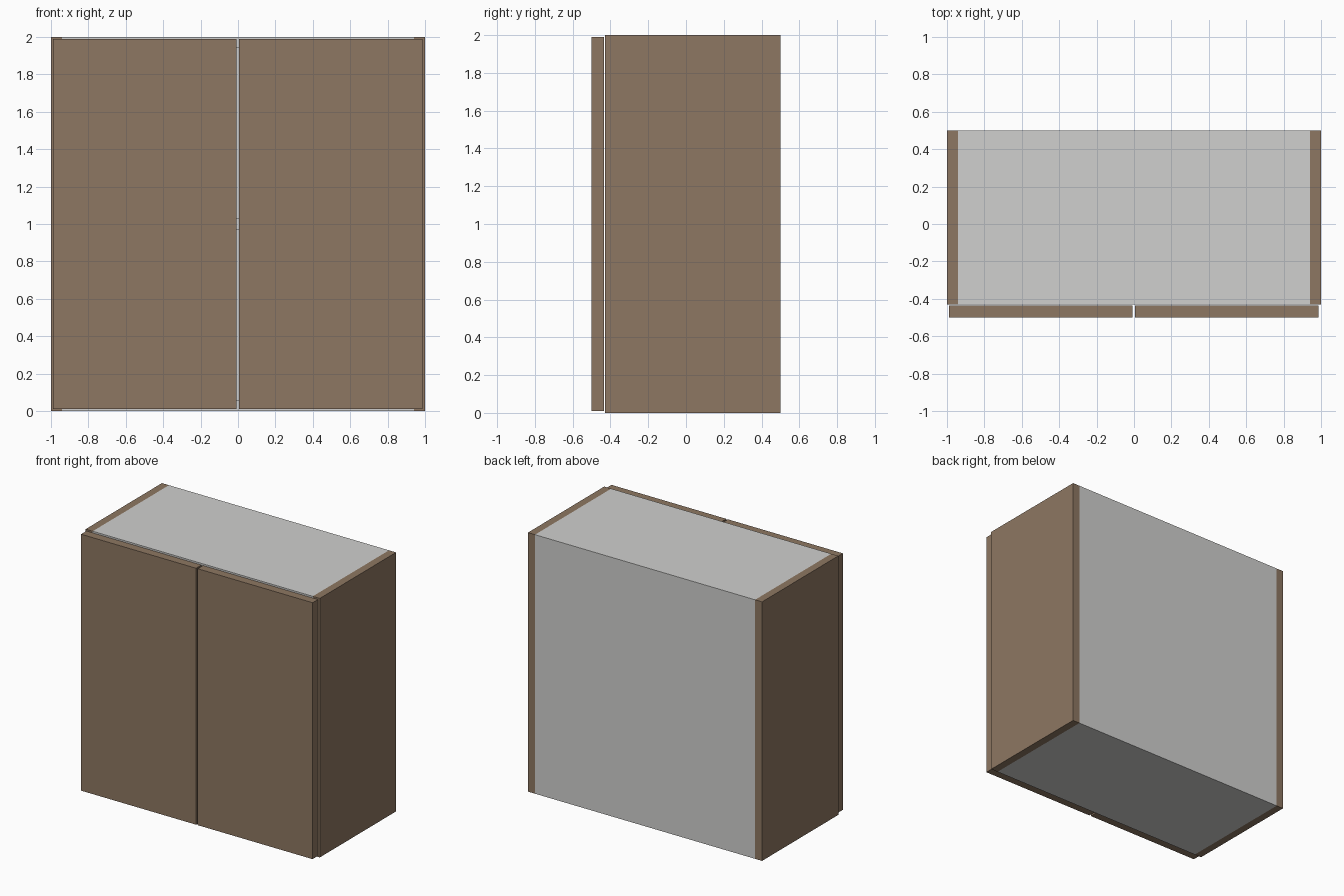
import bpy

if "Cube" in bpy.data.objects:
    bpy.data.objects.remove(bpy.data.objects["Cube"])


def material(name, color):
    m = bpy.data.materials.new(name)
    m.diffuse_color = (*color, 1)
    m.use_nodes = True
    m.node_tree.nodes["Principled BSDF"].inputs["Base Color"].default_value = m.diffuse_color
    return m


brown = material("brown wood", (0.27, 0.185, 0.122))
grey = material("light grey board", (0.63, 0.63, 0.62))


def board(name, x, y, z, mat):
    """Box panel spanning the given (min, max) ranges."""
    bpy.ops.mesh.primitive_cube_add(size=1, location=[sum(r) / 2 for r in (x, y, z)])
    ob = bpy.context.object
    ob.name = name
    ob.scale = [r[1] - r[0] for r in (x, y, z)]
    bpy.ops.object.transform_apply(location=False, rotation=False, scale=True)
    ob.data.materials.append(mat)


FRONT, BACK, T = -0.43, 0.5, 0.06
IN = 1 - T
depth = (FRONT, BACK - 0.01)

# Side panels
board("left_side", (-1, -IN), (FRONT, BACK), (0, 2), brown)
board("right_side", (IN, 1), (FRONT, BACK), (0, 2), brown)

# Bottom, shelf and top boards
for name, z in (("bottom", 0), ("shelf", 0.97), ("top", 2 - T)):
    board(name, (-IN, IN), depth, (z, z + T), grey)

# Thin back panel
board("back_panel", (-IN, IN), (BACK - 0.01, BACK), (0, 2), grey)

# Pair of doors with a narrow gap
for name, x in (("left_door", (-0.99, -0.008)), ("right_door", (0.006, 0.987))):
    board(name, x, (-0.5, FRONT - 0.005), (0.01, 1.99), brown)
